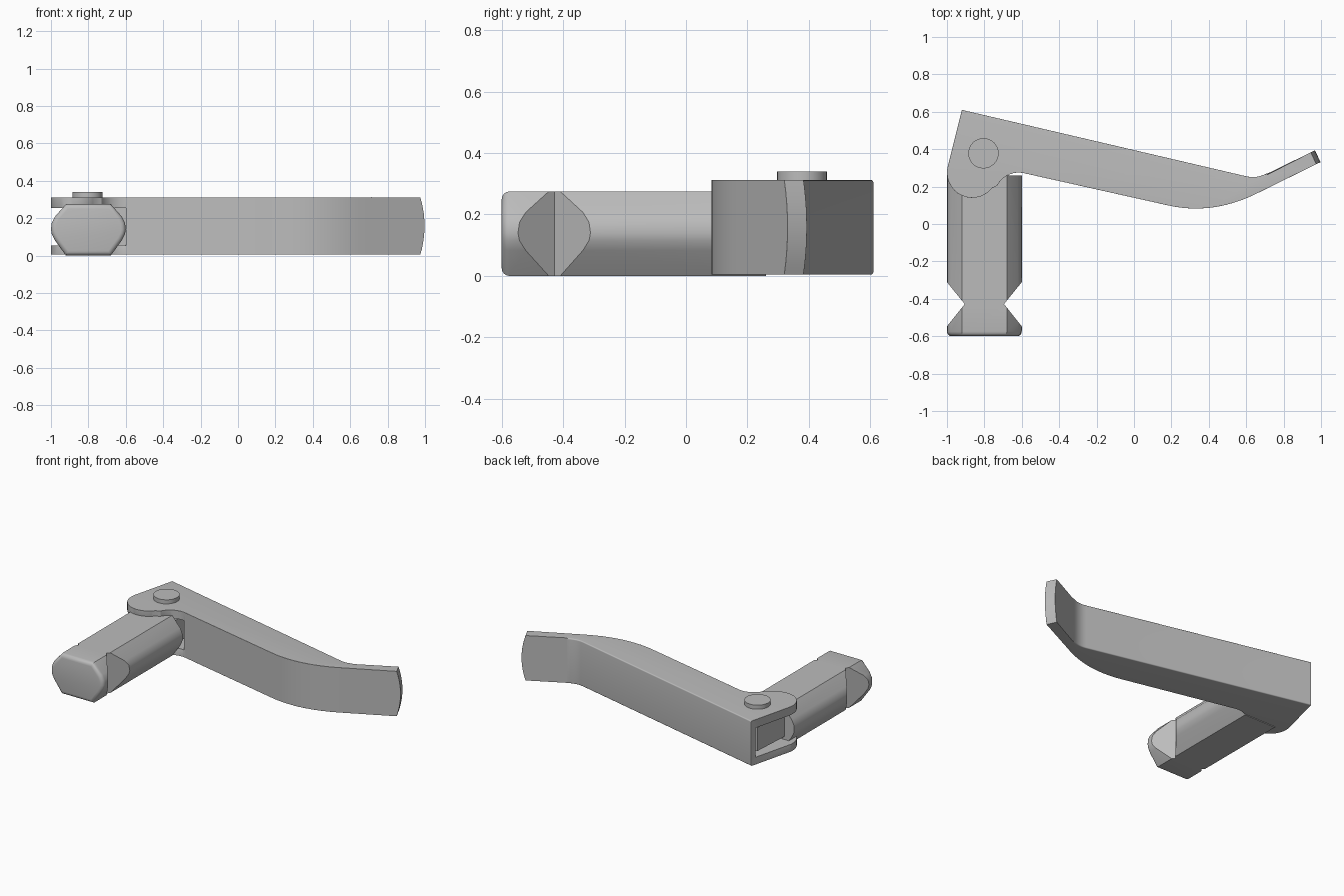
import bpy, bmesh, math
from mathutils import Vector

cube = bpy.data.objects.get("Cube")
if cube:
    bpy.data.objects.remove(cube, do_unlink=True)

metal = bpy.data.materials.new("grey_metal")
metal.use_nodes = True
metal.diffuse_color = (0.5, 0.5, 0.5, 1)
metal.node_tree.nodes["Principled BSDF"].inputs["Base Color"].default_value = (0.5, 0.5, 0.5, 1)


def prism(points, low, high, axis="z"):
    """Extrude a closed outline along z or y."""
    bm = bmesh.new()
    place = (lambda p, h: (p[0], p[1], h)) if axis == "z" else (lambda p, h: (p[0], h, p[1]))
    face = bm.faces.new([bm.verts.new(place(p, low)) for p in points])
    move = Vector(place((0, 0), high - low))
    new = bmesh.ops.extrude_face_region(bm, geom=[face], use_keep_orig=True)
    bmesh.ops.translate(bm, vec=move, verts=[v for v in new["geom"] if isinstance(v, bmesh.types.BMVert)])
    bmesh.ops.recalc_face_normals(bm, faces=bm.faces)
    return bm


def add(name, bm):
    mesh = bpy.data.meshes.new(name)
    bm.to_mesh(mesh)
    bm.free()
    mesh.materials.append(metal)
    obj = bpy.data.objects.new(name, mesh)
    bpy.context.collection.objects.link(obj)
    return obj


def cut(obj, cutter):
    mod = obj.modifiers.new("cut", "BOOLEAN")
    mod.operation = "DIFFERENCE"
    mod.solver = "EXACT"
    mod.object = cutter
    cutter.hide_render = True
    cutter.hide_viewport = True
    cutter.display_type = "WIRE"


def smooth(obj):
    bpy.ops.object.select_all(action="DESELECT")
    obj.select_set(True)
    bpy.context.view_layer.objects.active = obj
    bpy.ops.object.shade_smooth_by_angle(angle=math.radians(28))


def arc(cx, cy, r, start, end, n):
    steps = [math.radians(start + (end - start) * i / n) for i in range(n + 1)]
    return [(cx + r * math.cos(a), cy + r * math.sin(a)) for a in steps]


def curve(a, b, c, n=10):
    """Quadratic bend from a to c steered by b."""
    a, b, c = Vector(a), Vector(b), Vector(c)
    ts = [i / n for i in range(n + 1)]
    return [tuple(a * (1 - t) ** 2 + b * 2 * t * (1 - t) + c * t * t) for t in ts]


# Lever: rounded hub, straight handle and flared thumb tip
outline = [(-0.92, 0.61)]
outline += arc(-0.865, 0.275, 0.135, 170, 322, 14)
outline += arc(-0.617, 0.147, 0.128, 153, 77, 8)
outline += curve((0.18, 0.1), (0.42, 0.045), (0.66, 0.165), 14)
outline += [(0.975, 0.32), (0.945, 0.383)]
outline += curve((0.71, 0.27), (0.655, 0.242), (0.6, 0.255), 6)
bottom, top = 0.005, 0.312
middle = (bottom + top) / 2
bm = prism(outline, bottom, top)

# Bowed end of the thumb tip
tip_edges = [e for e in bm.edges if all(v.co.x > 0.9 for v in e.verts)
             and abs(e.verts[0].co.z - e.verts[1].co.z) > 0.1]
bmesh.ops.subdivide_edges(bm, edges=tip_edges, cuts=9, use_grid_fill=True)
for v in bm.verts:
    if v.co.x > 0.9:
        bow = 0.025 * (1 - ((v.co.z - middle) / (top - middle)) ** 2)
        v.co += Vector((0.9, 0.43, 0)) * bow


def rim(edge, back):
    a, b = (v.co for v in edge.verts)
    if abs(a.z - b.z) > 0.001 or abs(abs(a.z - middle) - (top - middle)) > 0.001:
        return False
    long_back = abs(a.x - b.x) > 1 and (a.y + b.y) / 2 > 0.35
    tip_back = min(a.x, b.x) > 0.59 and min(a.y, b.y) > 0.235 and max(a.x, b.x) < 0.72
    return long_back or tip_back if back else not (long_back or tip_back) and max(a.x, b.x) < 0.7


# Large rounding along the back, small rounding along the front
bmesh.ops.bevel(bm, geom=[e for e in bm.edges if rim(e, True)], offset=0.05,
                offset_type="OFFSET", segments=6, profile=0.5, affect="EDGES", clamp_overlap=True)
lever = add("lever", bm)

# Slot in the hub that takes the arm, leaving a thin back wall
slot = add("slot_cutter", prism([(-1.2, 0), (-0.6, 0), (-0.6, 0.5), (-1.2, 0.64)], 0.055, 0.255))
cut(lever, slot)
bevel = lever.modifiers.new("edge_rounding", "BEVEL")
bevel.width = 0.008
bevel.segments = 2
bevel.limit_method = "ANGLE"
bevel.angle_limit = math.radians(60)
smooth(lever)

# Arm: eight-sided bar with softened side corners
half = [(0.12, 0.275), (0.18, 0.207), (0.196, 0.175), (0.2, 0.14), (0.196, 0.115), (0.18, 0.083), (0.12, 0)]
section = [(-0.8 + x, z) for x, z in half] + [(-0.8 - x, z) for x, z in reversed(half)]
bm = prism(section, -0.6, 0.26, "y")
front = [e for e in bm.edges if all(v.co.y < -0.59 for v in e.verts)]
bmesh.ops.bevel(bm, geom=front, offset=0.025, offset_type="OFFSET", segments=4, profile=0.5, affect="EDGES")
arm = add("arm", bm)

# V notches in both sides of the arm
for side, name in ((-1, "left_notch_cutter"), (1, "right_notch_cutter")):
    x = lambda d: -0.8 + side * d
    points = [(x(0.105), -0.428), (x(0.29), -0.2), (x(0.29), -0.66)]
    cut(arm, add(name, prism(points, -0.1, 0.4)))
smooth(arm)

# Tongue of the arm inside the hub
tongue = add("arm_tongue", prism([(-0.93, 0.2), (-0.67, 0.2), (-0.67, 0.48), (-0.91, 0.53)], 0.075, 0.235))

# Pivot pin
pin = add("pivot_pin", prism(arc(-0.805, 0.378, 0.081, 0, 348.75, 31), 0.04, 0.34))
smooth(pin)
